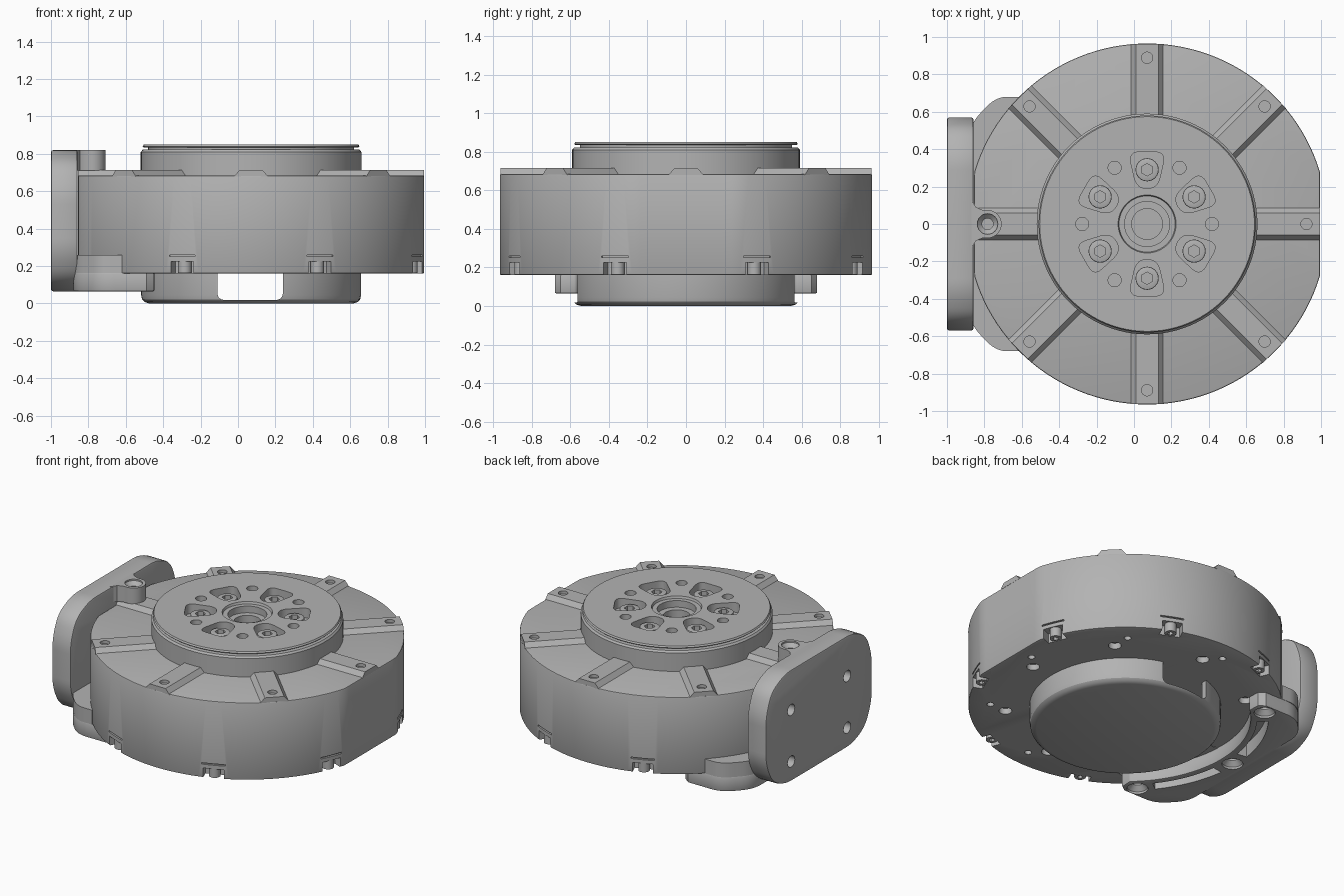
import bpy, bmesh, math
from mathutils import Matrix, Vector

if "Cube" in bpy.data.objects:
    bpy.data.objects.remove(bpy.data.objects["Cube"], do_unlink=True)

CX = 0.07  # axis of the round housing
AXIS = Matrix.Translation((CX, 0, 0))
SIDEWAYS = Matrix(((0, 0, 1, 0), (1, 0, 0, 0), (0, 1, 0, 0), (0, 0, 0, 1)))
THROUGH_Y = Matrix(((1, 0, 0, 0), (0, 0, 1, 0), (0, 1, 0, 0), (0, 0, 0, 1)))

grey = bpy.data.materials.new("machined_grey")
grey.use_nodes = True
GREY = (0.45, 0.45, 0.45, 1)
grey.diffuse_color = GREY
for node in grey.node_tree.nodes:
    if node.type == 'BSDF_PRINCIPLED':
        node.inputs["Base Color"].default_value = GREY


def around(deg, r=0.0):
    return AXIS @ Matrix.Rotation(math.radians(deg), 4, 'Z') @ Matrix.Translation((r, 0, 0))


def circle(r, n=24, x=0, y=0):
    return [(x + r * math.cos(math.tau * i / n), y + r * math.sin(math.tau * i / n)) for i in range(n)]


def arc(r, a0, a1, n=16):
    angles = [math.radians(a0 + (a1 - a0) * i / n) for i in range(n + 1)]
    return [(r * math.cos(a), r * math.sin(a)) for a in angles]


def rect(w, h):
    return [(-w / 2, -h / 2), (w / 2, -h / 2), (w / 2, h / 2), (-w / 2, h / 2)]


def rounded(pts, r, n=6):
    out = []
    for i, p in enumerate(pts):
        p, a, b = Vector(p), Vector(pts[i - 1]), Vector(pts[(i + 1) % len(pts)])
        s = p + (a - p).normalized() * min(r, (a - p).length * 0.49)
        e = p + (b - p).normalized() * min(r, (b - p).length * 0.49)
        for k in range(n + 1):
            t = k / n
            out.append(tuple(s * (1 - t) ** 2 + p * 2 * t * (1 - t) + e * t * t))
    return out


def prism(bm, pts, z0, z1, m=Matrix()):
    low = [bm.verts.new(m @ Vector((x, y, z0))) for x, y in pts]
    high = [bm.verts.new(m @ Vector((x, y, z1))) for x, y in pts]
    bm.faces.new(low[::-1])
    bm.faces.new(high)
    for i in range(len(pts)):
        bm.faces.new((low[i - 1], low[i], high[i], high[i - 1]))


def lathe(bm, profile, m, n=96):
    rings = []
    for r, z in profile:
        if r == 0:
            rings.append([bm.verts.new(m @ Vector((0, 0, z)))] * n)
        else:
            rings.append([bm.verts.new(m @ Vector((x, y, z))) for x, y in circle(r, n)])
    for a, b in zip(rings, rings[1:]):
        for i in range(n):
            quad = list(dict.fromkeys((a[i - 1], a[i], b[i], b[i - 1])))
            bm.faces.new(quad)


def build(name, bm, cutter=None, bevel=0):
    """Turn the mesh into a finished object, cutting it if asked."""
    bmesh.ops.recalc_face_normals(bm, faces=bm.faces)
    mesh = bpy.data.meshes.new(name)
    bm.to_mesh(mesh)
    bm.free()
    ob = bpy.data.objects.new(name, mesh)
    bpy.context.scene.collection.objects.link(ob)
    mesh.materials.append(grey)
    bpy.ops.object.select_all(action='DESELECT')
    bpy.context.view_layer.objects.active = ob
    ob.select_set(True)
    if bevel:
        mod = ob.modifiers.new("edge", 'BEVEL')
        mod.width, mod.segments, mod.limit_method = bevel, 2, 'ANGLE'
        mod.angle_limit = math.radians(50)
        bpy.ops.object.modifier_apply(modifier=mod.name)
    if cutter:
        mod = ob.modifiers.new("cut", 'BOOLEAN')
        mod.operation, mod.solver, mod.object = 'DIFFERENCE', 'EXACT', cutter
        bpy.ops.object.modifier_apply(modifier=mod.name)
        bpy.data.objects.remove(cutter, do_unlink=True)
    bpy.ops.object.shade_smooth_by_angle(angle=math.radians(30))
    return ob


def cutter_from(bm):
    ob = build("cutter", bm)
    ob.hide_render = True
    return ob


# Housing drum: round with two flats, screw notches and slits low on the wall
cut = bmesh.new()
for k in range(8):
    a = 45 * k + 22.5
    prism(cut, rect(0.13, 0.13), 0.1, 0.225, around(a, 0.965))
    prism(cut, rect(0.03, 0.15), 0.25, 0.26, around(a, 0.965))
    prism(cut, circle(0.04), 0.1, 0.2, around(45 * k, 0.74))
    prism(cut, circle(0.022, 16), 0.1, 0.2, around(45 * k + 6, 0.83))
cut = cutter_from(cut)
bm = bmesh.new()
prism(bm, [(max(-0.925, min(0.925, x)), y) for x, y in circle(0.965, 128)], 0.16, 0.685, AXIS)
build("housing_drum", bm, cut, 0.008)

# Socket screws standing in the notches
bm, cut = bmesh.new(), bmesh.new()
for k in range(8):
    m = around(45 * k + 22.5, 0.925)
    prism(bm, circle(0.036), 0.163, 0.23, m)
    prism(cut, circle(0.018, 6), 0.1, 0.185, m)
build("rim_screws", bm, cutter_from(cut))

# Radial ribs with sloped sides on the top face
bm, cut = bmesh.new(), bmesh.new()
for k in range(8):
    end = 0.925 if k % 4 == 0 else 0.962
    m = around(45 * k) @ SIDEWAYS
    prism(bm, [(-0.09, 0.68), (0.09, 0.68), (0.06, 0.715), (-0.06, 0.715)], 0.57, end, m)
    prism(cut, circle(0.03), 0.695, 0.8, around(45 * k, end - 0.073))
build("top_ribs", bm, cutter_from(cut))

# Output hub: neck, groove, flange disc and stepped centre bore
bm, cut = bmesh.new(), bmesh.new()
lathe(bm, [(0, 0.6), (0.59, 0.6), (0.59, 0.81), (0.58, 0.822), (0.55, 0.822), (0.55, 0.835),
           (0.575, 0.835), (0.58, 0.84), (0.574, 0.85), (0.155, 0.85), (0.15, 0.835),
           (0.12, 0.835), (0.12, 0.79), (0.082, 0.79), (0.082, 0.72), (0, 0.72)], AXIS)
pocket = rounded([(0.19, -0.055), (0.385, -0.1), (0.385, 0.1), (0.19, 0.055)], 0.06)
for k in range(6):
    prism(cut, pocket, 0.785, 0.9, around(60 * k + 30))
    prism(cut, circle(0.035), 0.78, 0.9, around(60 * k, 0.347))
build("output_hub", bm, cutter_from(cut))

# Hub screws with hexagon sockets
bm, cut = bmesh.new(), bmesh.new()
for k in range(6):
    m = around(60 * k + 30, 0.29)
    prism(bm, circle(0.062), 0.78, 0.828, m)
    prism(cut, circle(0.033, 6), 0.8, 0.9, m)
build("hub_screws", bm, cutter_from(cut), 0.006)

# Hollow bottom cup, open at front and back
bm, cut = bmesh.new(), bmesh.new()
lathe(bm, [(0, 0), (0.545, 0), (0.57, 0.008), (0.583, 0.022), (0.588, 0.045), (0.588, 0.165),
           (0.55, 0.165), (0.55, 0.015), (0, 0.015)], AXIS)
bm.faces.ensure_lookup_table()
opening = rounded([(-0.11, 0.019), (0.24, 0.019), (0.24, 0.25), (-0.11, 0.25)], 0.04)
prism(cut, opening, -0.8, 0.8, THROUGH_Y)
build("bottom_cup", bm, cutter_from(cut))

# Bracket arm: crescent under the drum with slots and countersunk holes
outer = [(-0.5, 0.68), (-0.74, 0.68), (-0.88, 0.53)]
outer = outer + [(x, -y) for x, y in outer[::-1]]
inner = [(x + CX, y) for x, y in arc(0.77, 228, 132, 32)]
bm, cut = bmesh.new(), bmesh.new()
prism(bm, rounded(outer, 0.08)[7:-7] + [(-0.49, -0.68), (-0.45, -0.65)] + inner
      + [(-0.45, 0.65), (-0.49, 0.68)], 0.065, 0.165)
for a in (135, 180, 225):
    lathe(cut, [(0, 0), (0.065, 0), (0.065, 0.08), (0.035, 0.11), (0.035, 0.15), (0, 0.15)],
          around(a, 0.86), 24)
for a0, a1 in ((142, 172), (188, 218)):
    prism(cut, arc(0.81, a0, a1) + arc(0.88, a1, a0), 0, 0.3, AXIS)
build("bracket_arm", bm, cutter_from(cut), 0.008)

# Raised shoulder of the arm outside the drum
bm = bmesh.new()
shoulder = [(max(x, -0.62) if x > -0.62 else x, y) for x, y in outer]
shoulder = [(-0.62, y) if x == -0.5 else (x, y) for x, y in shoulder]
prism(bm, rounded(shoulder, 0.08)[7:-7] + [(-0.62, -0.68), (-0.62, 0.68)], 0.162, 0.26)
build("bracket_shoulder", bm)

# Upright mounting plate with four holes
bm, cut = bmesh.new(), bmesh.new()
side = [(0.36, 0.065), (0.5, 0.13), (0.57, 0.28), (0.57, 0.6), (0.51, 0.75), (0.36, 0.82)]
plate = side + [(-y, z) for y, z in side[::-1]]
prism(bm, rounded(plate, 0.07), -1, -0.858, SIDEWAYS)
for y in (-0.3, 0.3):
    for z in (0.2, 0.55):
        prism(cut, circle(0.038, 24, y, z), -1.1, -0.8, SIDEWAYS)
build("mounting_plate", bm, cutter_from(cut), 0.012)

# Lug joining the plate to the top rib, with a countersunk hole
bm, cut = bmesh.new(), bmesh.new()
tip = [(-0.783 + x, y) for x, y in arc(0.075, -90, 90)]
prism(bm, [(-0.87, -0.13), (-0.845, -0.09), (-0.81, -0.075)] + tip
      + [(-0.81, 0.075), (-0.845, 0.09), (-0.87, 0.13)], 0.712, 0.82)
lathe(cut, [(0, 0.74), (0.03, 0.74), (0.03, 0.785), (0.055, 0.81), (0.055, 0.9), (0, 0.9)],
      Matrix.Translation((-0.783, 0, 0)), 24)
build("top_lug", bm, cutter_from(cut))
